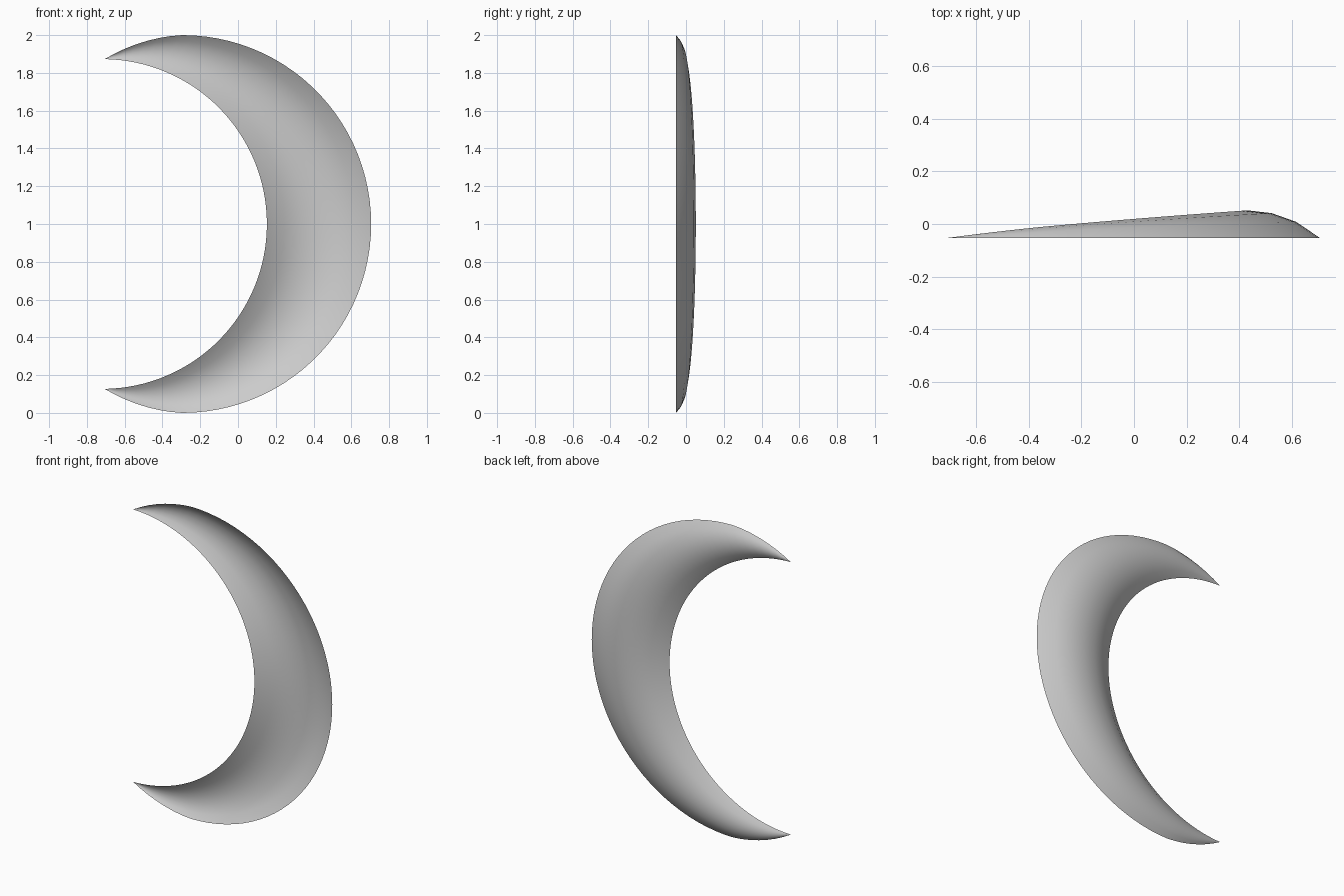
import bpy, bmesh, math

if "Cube" in bpy.data.objects:
    bpy.data.objects.remove(bpy.data.objects["Cube"])

RINGS = 64      # steps from tip to tip
STEPS = 6       # steps across the shell
BULGE = 0.189   # depth of the arc relative to its width
FRONT = -0.0525

# Arc of the cross-section: half width 1, rise 2 * BULGE
RISE = 2 * BULGE
RAD = (1 + RISE ** 2) / (2 * RISE)


def outer_rim(t):
    """Outer edge, t from -1 (lower tip) to 1 (upper tip)."""
    a = abs(t) * 115.2
    r = 1 - 0.035 * (max(0, a - 90) / 25.2) ** 1.2
    a = math.radians(math.copysign(a, t))
    return -0.295 + r * math.cos(a), 1 + r * math.sin(a)


def inner_rim(t):
    """Inner edge, on a smaller circle shifted to the left."""
    a = math.radians(t * 89)
    return -0.72 + 0.873 * math.cos(a), 1 + 0.873 * math.sin(a)


# Curved open crescent shell, bulging to the back
bm = bmesh.new()
rows = []
for i in range(RINGS + 1):
    t = -1 + 2 * i / RINGS
    (ox, oz), (ix, iz) = outer_rim(t), inner_rim(t)
    if i in (0, RINGS):
        ix, iz = ox, oz
    half = math.hypot(ox - ix, oz - iz) / 2
    row = []
    for j in range(STEPS + 1):
        s = j / STEPS
        u = 2 * s - 1
        depth = half * (math.sqrt(RAD ** 2 - u * u) - (RAD - RISE))
        row.append(bm.verts.new((ix + (ox - ix) * s, FRONT + depth, iz + (oz - iz) * s)))
    rows.append(row)
for a, b in zip(rows, rows[1:]):
    for j in range(STEPS):
        bm.faces.new((a[j], b[j], b[j + 1], a[j + 1]))
bmesh.ops.remove_doubles(bm, verts=bm.verts, dist=1e-5)

# Face the bulging side outward
bm.normal_update()
if sum(f.normal.y * f.calc_area() for f in bm.faces) < 0:
    bmesh.ops.reverse_faces(bm, faces=bm.faces)
for f in bm.faces:
    f.smooth = True

mesh = bpy.data.meshes.new("crescent_shell")
bm.to_mesh(mesh)
bm.free()
shell = bpy.data.objects.new("crescent_shell", mesh)
bpy.context.collection.objects.link(shell)

grey = bpy.data.materials.new("light grey")
grey.diffuse_color = (0.6, 0.6, 0.6, 1)
grey.use_nodes = True
grey.node_tree.nodes["Principled BSDF"].inputs["Base Color"].default_value = grey.diffuse_color
mesh.materials.append(grey)
